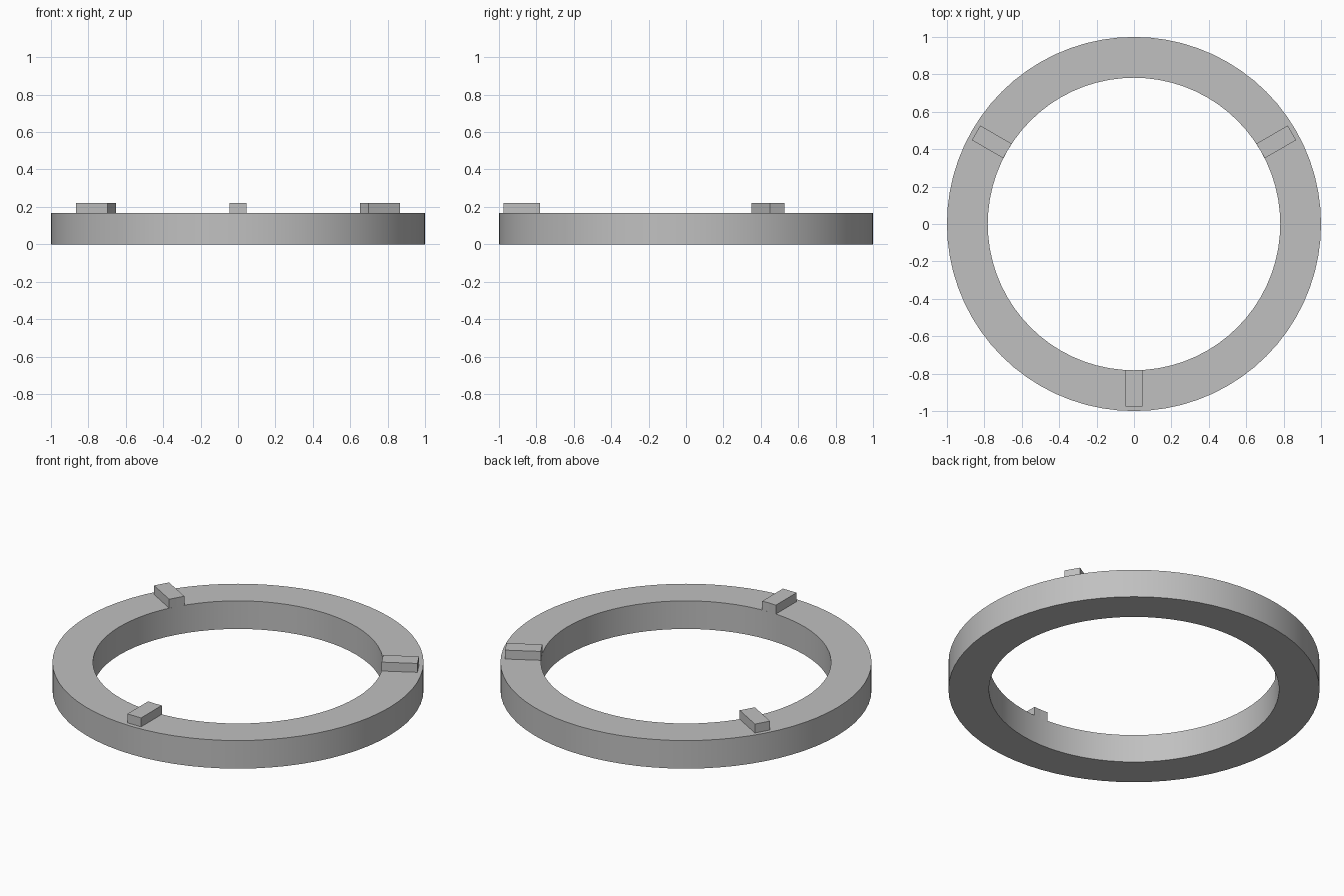
import bpy
import bmesh
from math import cos, sin, radians, tau, sqrt
from mathutils import Matrix

cube = bpy.data.objects.get("Cube")
if cube:
    bpy.data.objects.remove(cube, do_unlink=True)

SEGMENTS = 72
OUTER, INNER = 1.0, 0.782
RING_TOP, TAB_TOP = 0.167, 0.22
TAB_END, TAB_HALF = 0.975, 0.045

grey = bpy.data.materials.new("plain grey")
grey.use_nodes = True
grey.diffuse_color = (0.53, 0.53, 0.53, 1)
grey.node_tree.nodes["Principled BSDF"].inputs["Base Color"].default_value = grey.diffuse_color


def add_object(name, bm):
    bmesh.ops.recalc_face_normals(bm, faces=bm.faces)
    mesh = bpy.data.meshes.new(name)
    bm.to_mesh(mesh)
    bm.free()
    mesh.materials.append(grey)
    obj = bpy.data.objects.new(name, mesh)
    bpy.context.collection.objects.link(obj)
    return obj


# Flat ring: a rectangular section swept around the axis
bm = bmesh.new()
loops = []
for i in range(SEGMENTS):
    a = tau * i / SEGMENTS
    section = [(OUTER, 0), (OUTER, RING_TOP), (INNER, RING_TOP), (INNER, 0)]
    loops.append([bm.verts.new((r * cos(a), r * sin(a), z)) for r, z in section])
for i, here in enumerate(loops):
    after = loops[(i + 1) % SEGMENTS]
    for k in range(4):
        n = (k + 1) % 4
        bm.faces.new((here[k], after[k], after[n], here[n]))
ring = add_object("ring", bm)
bpy.ops.object.select_all(action="DESELECT")
ring.select_set(True)
bpy.context.view_layer.objects.active = ring
bpy.ops.object.shade_smooth_by_angle(angle=radians(30))

# Three raised tabs, each with its inner end flush with the ring's bore
inner_corner = sqrt(INNER ** 2 - TAB_HALF ** 2)
outline = [(inner_corner, -TAB_HALF), (TAB_END, -TAB_HALF),
           (TAB_END, TAB_HALF), (inner_corner, TAB_HALF), (INNER, 0)]
for name, angle in (("front_tab", -90), ("back_left_tab", 30), ("back_right_tab", 150)):
    bm = bmesh.new()
    base = bm.faces.new([bm.verts.new((x, y, RING_TOP)) for x, y in outline])
    top = bmesh.ops.extrude_face_region(bm, geom=[base], use_keep_orig=True)["geom"]
    bmesh.ops.translate(bm, vec=(0, 0, TAB_TOP - RING_TOP),
                        verts=[v for v in top if isinstance(v, bmesh.types.BMVert)])
    bmesh.ops.rotate(bm, verts=bm.verts, matrix=Matrix.Rotation(radians(angle), 3, "Z"))
    add_object(name, bm)
